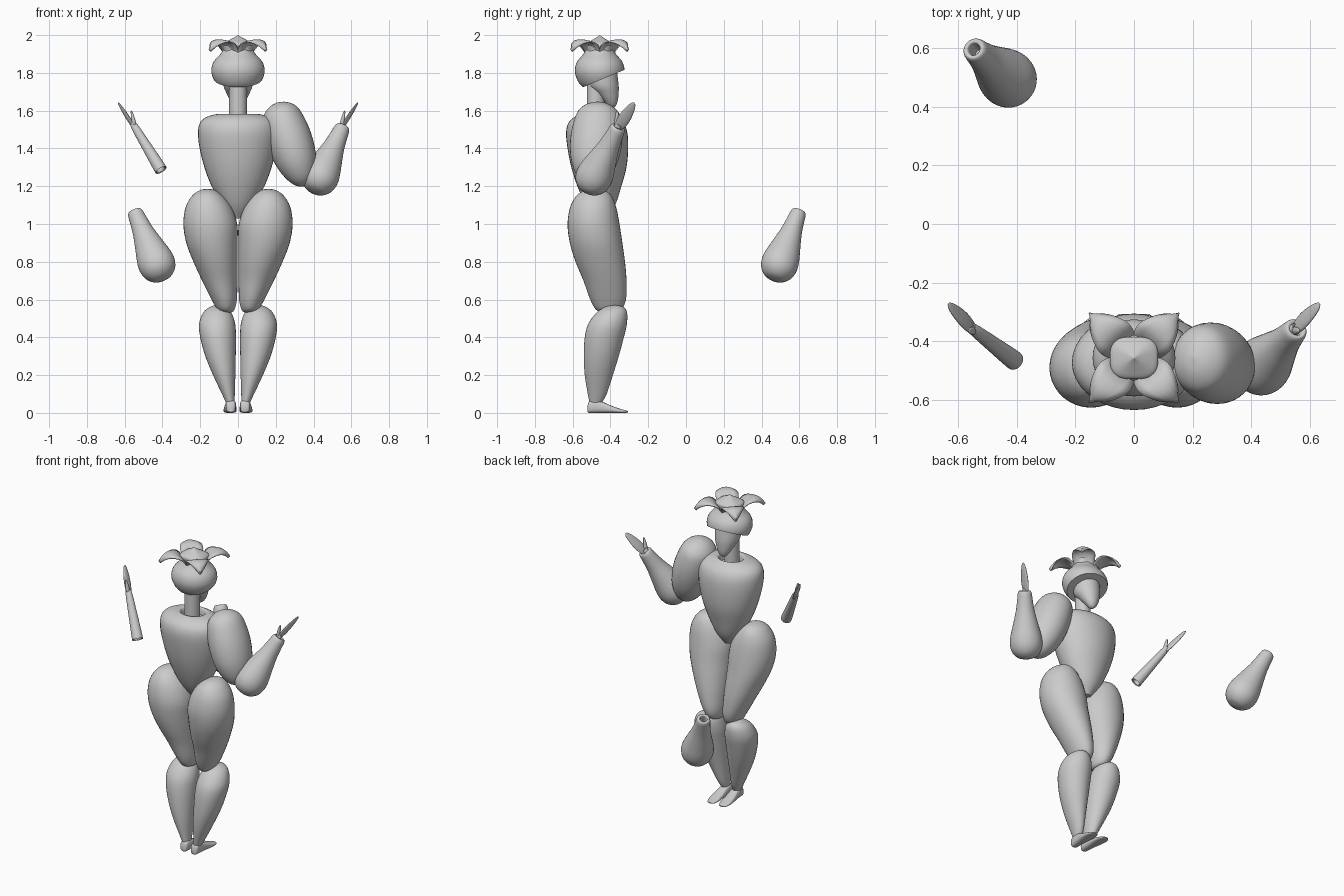
import bpy, bmesh, math
from mathutils import Vector, Matrix

if "Cube" in bpy.data.objects:
    bpy.data.objects.remove(bpy.data.objects["Cube"])

CY = -0.457  # depth of the body axis


def finish(name, bm, mirror=False):
    bmesh.ops.recalc_face_normals(bm, faces=bm.faces)
    me = bpy.data.meshes.new(name)
    bm.to_mesh(me)
    bm.free()
    ob = bpy.data.objects.new(name, me)
    bpy.context.collection.objects.link(ob)
    if mirror:
        m = ob.modifiers.new("Mirror", 'MIRROR')
        m.use_mirror_merge = False
    return ob


def spline(rows, steps):
    """Catmull-Rom smoothing of a list of section rows."""
    out = []
    for i in range(len(rows) - 1):
        a, b, c, d = (rows[max(0, min(len(rows) - 1, i + k))] for k in (-1, 0, 1, 2))
        for s in range(steps):
            t = s / steps
            out.append([0.5 * (2 * q + (r - p) * t + (2 * p - 5 * q + 4 * r - u) * t * t
                               + (3 * q - p - 3 * r + u) * t ** 3)
                        for p, q, r, u in zip(a, b, c, d)])
    return out + [list(rows[-1])]


def loft_bm(rows, mat=Matrix(), seg=36, steps=4, power=2.0):
    """Skin through sections (z, xmin, xmax, ymin, ymax)."""
    bm = bmesh.new()
    rings = []
    for z, x0, x1, y0, y1 in spline(rows, steps):
        ring = []
        for k in range(seg):
            a = 2 * math.pi * k / seg
            c, s = math.cos(a), math.sin(a)
            c = math.copysign(abs(c) ** (2 / power), c)
            s = math.copysign(abs(s) ** (2 / power), s)
            p = Vector(((x0 + x1) / 2 + c * (x1 - x0) / 2, (y0 + y1) / 2 + s * (y1 - y0) / 2, z))
            ring.append(bm.verts.new(mat @ p))
        rings.append(ring)
    for r, q in zip(rings, rings[1:]):
        for k in range(seg):
            n = (k + 1) % seg
            bm.faces.new((r[k], r[n], q[n], q[k]))
    bm.faces.new(rings[0])
    bm.faces.new(rings[-1])
    return bm


def loft(name, rows, mirror=False, **kw):
    return finish(name, loft_bm(rows, **kw), mirror)


def limb(name, a, b, prof, flat=1.0, hint=(0, 1, 0), mirror=False, **kw):
    """Round section limb from a to b, prof = (fraction, radius)."""
    a, b = Vector(a), Vector(b)
    z = (b - a).normalized()
    y = Vector(hint)
    y = (y - z * y.dot(z)).normalized()
    x = y.cross(z)
    m = Matrix((x, y, z)).transposed().to_4x4()
    m.translation = a
    ln = (b - a).length
    rows = [(t * ln, -r, r, -r * flat, r * flat) for t, r in prof]
    return loft(name, rows, mirror, mat=m, **kw)


# torso, with sunken neck opening
torso = [(1.03, .03, -.48, -.42), (1.1, .085, -.53, -.375), (1.2, .14, -.575, -.342),
         (1.3, .178, -.607, -.315), (1.4, .203, -.627, -.306), (1.48, .212, -.635, -.31),
         (1.53, .204, -.625, -.327), (1.56, .178, -.60, -.355), (1.577, .135, -.57, -.382),
         (1.583, .09, -.545, -.395), (1.57, .076, -.535, -.405), (1.54, .07, -.53, -.41)]
loft("torso", [(z, -x, x, a, b) for z, x, a, b in torso])
loft("neck", [(1.5, -.047, .047, -.525, -.43), (1.76, -.047, .047, -.525, -.43)], seg=24)

# face with pointed chin
face = [(1.615, .008, -.405, -.385), (1.625, .022, -.415, -.372), (1.65, .04, -.435, -.362),
        (1.69, .06, -.475, -.357), (1.74, .078, -.52, -.357), (1.84, .08, -.53, -.37)]
loft("face", [(z, -x, x, a, b) for z, x, a, b in face])

# hair cap, cut along a slope that rises to the face
hair = [(1.69, .01), (1.705, .06), (1.735, .108), (1.78, .135), (1.82, .141),
        (1.86, .128), (1.9, .093), (1.93, .075)]
bm = loft_bm([(z, -r, r, CY - r * .93, CY + r * .93) for z, r in hair])
cut = bmesh.ops.bisect_plane(bm, geom=bm.verts[:] + bm.edges[:] + bm.faces[:],
                             plane_co=(0, -.55, 1.722), plane_no=(0, -.42, 1), clear_inner=True)
bmesh.ops.holes_fill(bm, edges=[e for e in bm.edges if e.is_boundary], sides=0)
finish("hair_cap", bm)

# crown: squarish bud with a peak
bud = [(1.89, .075), (1.92, .076), (1.945, .082), (1.958, .075), (1.972, .05), (1.988, .02), (2.0, .001)]
loft("crown_bud", [(z, -r, r, CY - r * .88, CY + r * .88) for z, r in bud], power=3)

# four curling crown petals on the diagonals
prof = [(.05, 1.885, .045), (.075, 1.935, .062), (.11, 1.968, .07),
        (.155, 1.974, .055), (.19, 1.957, .032), (.216, 1.925, .001)]
for i in range(4):
    bm = bmesh.new()
    rot = Matrix.Translation((0, CY, 0)) @ Matrix.Rotation(math.pi / 4 + i * math.pi / 2, 4, 'Z')
    rows = [[bm.verts.new(rot @ Vector((r - .012 * u * u, w * u, z - .012 * u * u)))
             for u in (-1, -.6, -.2, .2, .6, 1)] for r, z, w in spline(prof, 3)]
    for p, q in zip(rows, rows[1:]):
        for k in range(5):
            bm.faces.new((p[k], p[k + 1], q[k + 1], q[k]))
    s = finish("crown_petal", bm).modifiers.new("Solidify", 'SOLIDIFY')
    s.thickness, s.offset = .006, 0

# legs
loft("thigh", [(.53, .04, .08, -.43, -.39), (.545, .02, .108, -.475, -.345),
               (.6, .006, .14, -.507, -.318), (.7, .003, .19, -.543, -.315),
               (.8, .002, .236, -.585, -.323), (.9, .002, .274, -.615, -.337),
               (1.0, .004, .289, -.627, -.352), (1.09, .035, .277, -.613, -.37),
               (1.15, .08, .242, -.58, -.395), (1.178, .12, .203, -.535, -.43),
               (1.186, .155, .17, -.49, -.475)], mirror=True)
loft("shin", [(.05, .018, .062, -.51, -.448), (.1, .017, .085, -.52, -.42),
              (.2, .014, .132, -.536, -.387), (.3, .012, .173, -.541, -.356),
              (.4, .011, .2, -.536, -.329), (.47, .015, .206, -.518, -.313),
              (.53, .035, .185, -.475, -.312), (.56, .07, .15, -.43, -.33),
              (.57, .1, .12, -.395, -.37)], mirror=True)
foot = Matrix(((1, 0, 0, .04), (0, 0, 1, 0), (0, 1, 0, 0), (0, 0, 0, 1)))
loft("foot", [(-.522, -.015, .012, .005, .035), (-.512, -.026, .022, 0, .062),
              (-.48, -.03, .026, 0, .07), (-.44, -.031, .03, 0, .058),
              (-.4, -.032, .035, 0, .04), (-.35, -.031, .036, 0, .022),
              (-.32, -.022, .026, 0, .014), (-.308, -.008, .012, .003, .009)],
     mirror=True, mat=foot, power=2.8, seg=24)

# upper arm, on one side only
limb("upper_arm", (.205, -.455, 1.642), (.355, -.5, 1.2),
     [(0, .004), (.03, .052), (.12, .096), (.3, .116), (.5, .12), (.7, .108),
      (.86, .08), (.96, .045), (1, .004)], flat=1.14)

# forearm shells with hollow wrists: one worn, one lying apart
shell = [(0, .004), (.025, .05), (.1, .083), (.2, .097), (.32, .095), (.5, .077), (.7, .057),
         (.86, .047), (.96, .042), (.995, .036), (1, .029), (.98, .021), (.85, .018)]
limb("forearm", (.4, -.525, 1.17), (.555, -.358, 1.515), shell)
limb("loose_forearm", (-.395, .465, .705), (-.548, .598, 1.068), shell)

# thin inner arm, hand and thumb on both sides
limb("inner_arm", (.41, -.465, 1.29), (.55, -.358, 1.52),
     [(.12, .02), (0, .024), (-.005, .03), (.02, .033), (.5, .027), (1, .019), (1.02, .008)],
     mirror=True, seg=24)
limb("hand", (.545, -.36, 1.505), (.635, -.275, 1.642),
     [(0, .006), (.1, .008), (.3, .01), (.55, .0095), (.8, .007), (.95, .004), (1, .001)],
     flat=3.2, hint=(.1, -.87, .48), mirror=True, seg=24)
limb("thumb", (.545, -.365, 1.51), (.565, -.365, 1.6),
     [(0, .006), (.3, .0105), (.7, .008), (.95, .004), (1, .001)],
     flat=1.3, mirror=True, seg=16)

# smooth shading
for ob in bpy.context.collection.objects:
    ob.select_set(True)
    bpy.context.view_layer.objects.active = ob
bpy.ops.object.shade_smooth_by_angle(angle=math.radians(40))
